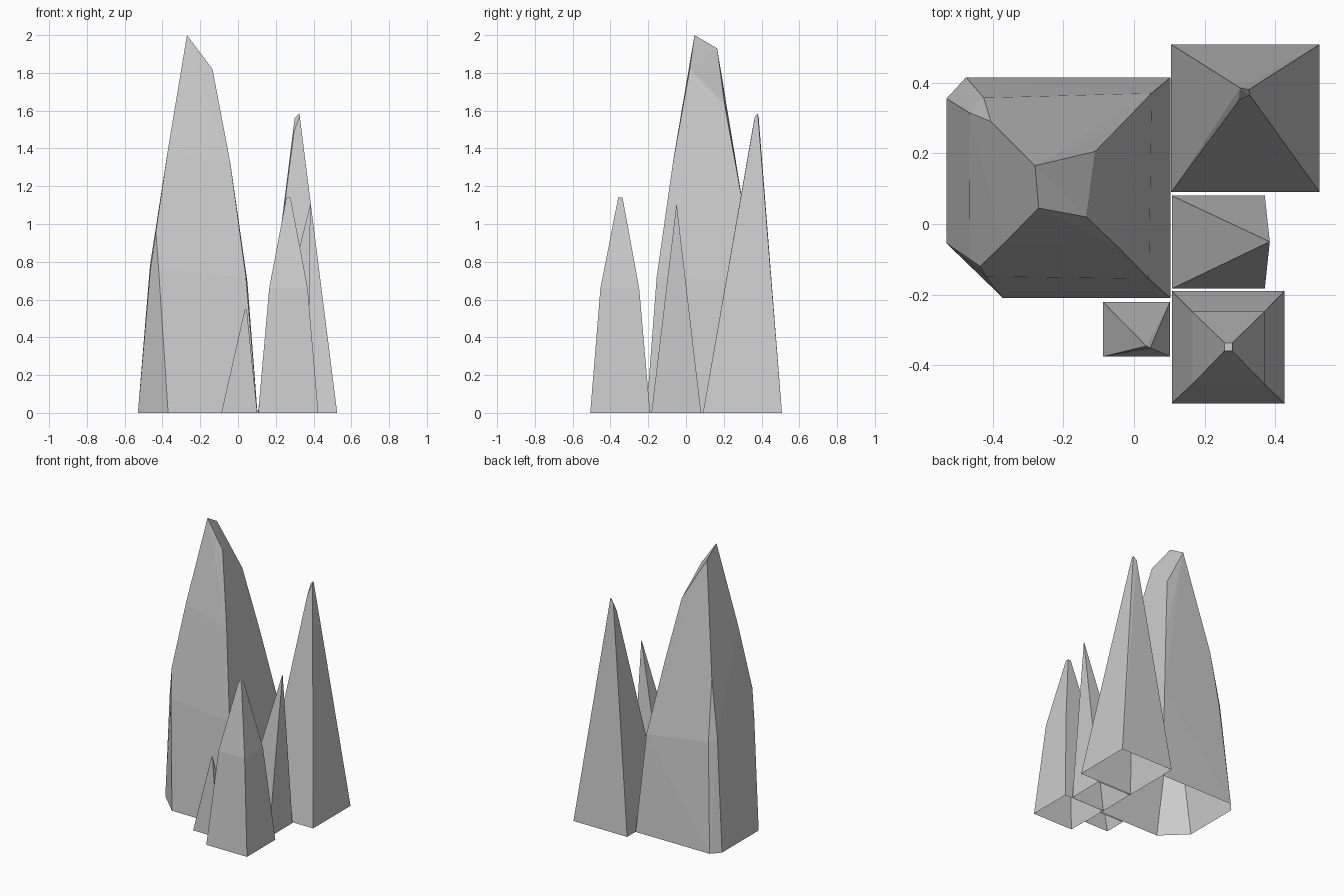
import bpy
import bmesh
import math

default_cube = bpy.data.objects.get("Cube")
if default_cube:
    bpy.data.objects.remove(default_cube, do_unlink=True)

# One plain stone colour
stone = bpy.data.materials.new("stone_grey")
stone.use_nodes = True
stone_colour = (0.6, 0.6, 0.6, 1)
stone.diffuse_color = stone_colour
stone.node_tree.nodes["Principled BSDF"].inputs["Base Color"].default_value = stone_colour


def rectangle(left, right, front, back, height=0):
    """Four corners of a level rectangle."""
    return [(x, y, height) for x in (left, right) for y in (front, back)]


def rock_spire(name, points):
    """Faceted hollow spire wrapped around its corner points, open underneath."""
    bm = bmesh.new()
    for point in points:
        bm.verts.new(point)
    hull = bmesh.ops.convex_hull(bm, input=bm.verts[:])
    unused = {v for v in hull["geom_interior"] + hull["geom_unused"]
              if isinstance(v, bmesh.types.BMVert) and v.is_valid}
    bmesh.ops.delete(bm, geom=list(unused), context="VERTS")
    bmesh.ops.recalc_face_normals(bm, faces=bm.faces[:])

    # Remove the underside, then merge nearly coplanar triangles
    underside = [f for f in bm.faces if all(v.co.z < 0.001 for v in f.verts)]
    bmesh.ops.delete(bm, geom=underside, context="FACES")
    bmesh.ops.dissolve_limit(bm, angle_limit=math.radians(1),
                             verts=bm.verts[:], edges=bm.edges[:])

    mesh = bpy.data.meshes.new(name)
    bm.to_mesh(mesh)
    bm.free()
    mesh.materials.append(stone)
    spire = bpy.data.objects.new(name, mesh)
    bpy.context.collection.objects.link(spire)
    return spire


# Largest spire: chamfered base, tapering shoulders and a slanted crown
main_base = [(-.53, -.055, 0), (-.37, -.21, 0), (.103, -.21, 0),
             (.103, .415, 0), (-.475, .415, 0), (-.53, .355, 0)]
main_waist = [(-.464, -.1, .76), (-.42, -.148, .76), (.042, -.155, .72),
              (.05, .37, .69), (-.425, .357, .75), (-.466, .315, .78)]
main_chamfer_tips = [(-.435, -.12, .96), (-.405, .29, 1.17)]
main_shoulder = [(-.37, -.057, 1.4), (-.04, -.07, 1.32), (-.03, .287, 1.18)]
main_crown = [(-.27, .045, 2), (-.135, .02, 1.82),
              (-.11, .205, 1.63), (-.28, .165, 1.93)]
rock_spire("main_spire", main_base + main_waist + main_chamfer_tips
           + main_shoulder + main_crown)

# Tall slender spire at the back
back_crown = [(.297, .35, 1.49), (.327, .365, 1.57),
              (.325, .38, 1.585), (.3, .385, 1.56)]
rock_spire("back_spire", rectangle(.105, .525, .09, .508) + back_crown)

# Front spire with a bent waist and a small flat tip
rock_spire("front_spire", rectangle(.107, .425, -.507, -.19)
           + rectangle(.165, .369, -.453, -.248, .66)
           + rectangle(.256, .278, -.359, -.336, 1.14))

# Leaning spire between its neighbours
rock_spire("leaning_spire", rectangle(.107, .37, -.183, .08) + [(.384, -.05, 1.11)])

# Smallest spire at the front
rock_spire("small_spire", rectangle(-.088, .102, -.375, -.22)
           + [(.035, -.345, .545), (.046, -.351, .55)])
